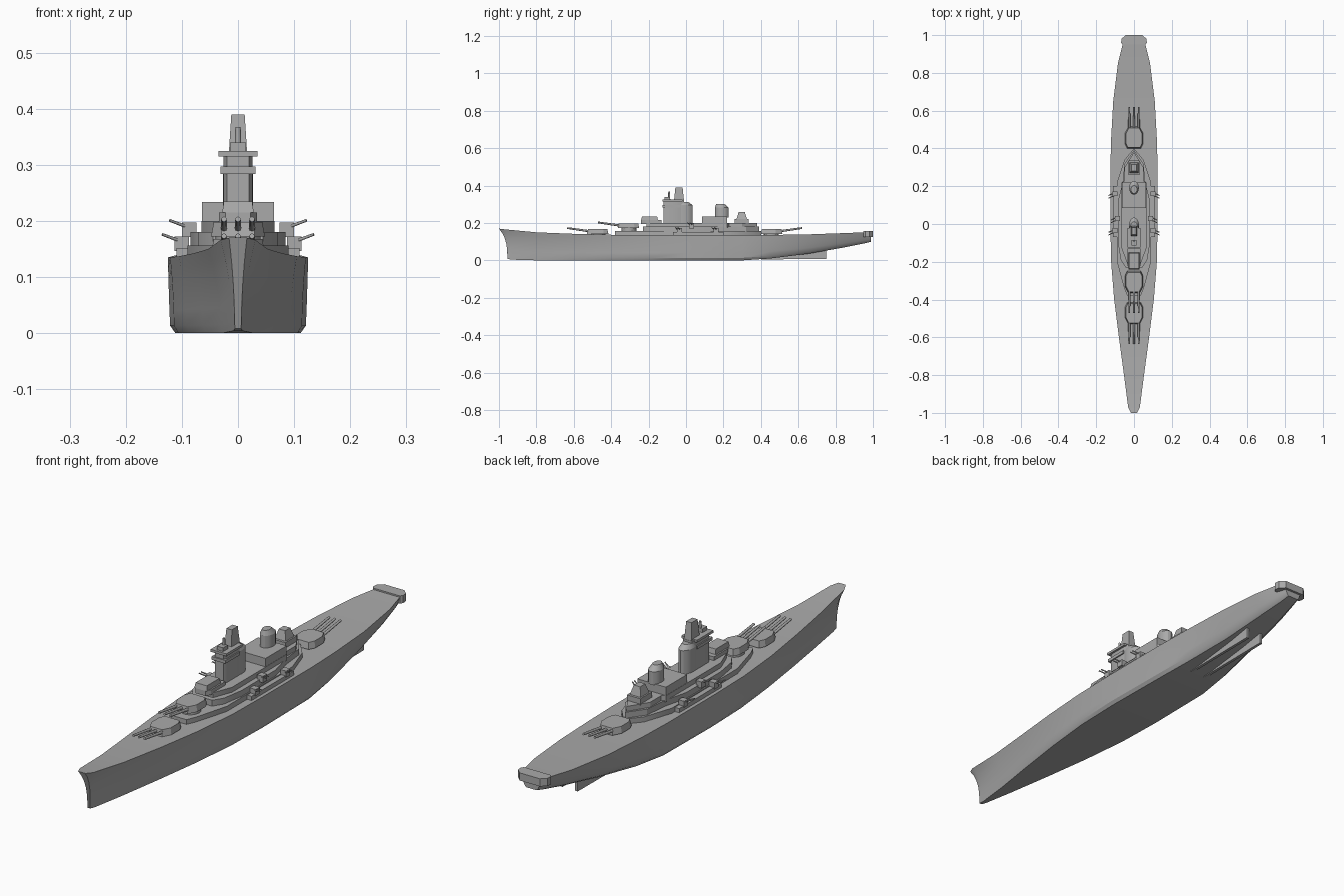
import bpy, bmesh, math
from mathutils import Vector

cube = bpy.data.objects.get("Cube")
if cube:
    bpy.data.objects.remove(cube, do_unlink=True)

grey = bpy.data.materials.new("naval grey")
grey.use_nodes = True
grey.diffuse_color = (0.4, 0.4, 0.4, 1)
grey.node_tree.nodes["Principled BSDF"].inputs["Base Color"].default_value = (0.4, 0.4, 0.4, 1)


def finish(name, bm, angle=25):
    bmesh.ops.recalc_face_normals(bm, faces=bm.faces)
    mesh = bpy.data.meshes.new(name)
    bm.to_mesh(mesh)
    bm.free()
    obj = bpy.data.objects.new(name, mesh)
    bpy.context.collection.objects.link(obj)
    mesh.materials.append(grey)
    bpy.ops.object.select_all(action="DESELECT")
    obj.select_set(True)
    bpy.context.view_layer.objects.active = obj
    bpy.ops.object.shade_smooth_by_angle(angle=math.radians(angle))
    return obj


def bridge(bm, rings):
    """Skin closed rings of points and cap both ends."""
    loops = [[bm.verts.new(p) for p in ring] for ring in rings]
    n = len(loops[0])
    for a, b in zip(loops, loops[1:]):
        for i in range(n):
            j = (i + 1) % n
            bm.faces.new((a[i], a[j], b[j], b[i]))
    bm.faces.new(loops[0])
    bm.faces.new(loops[-1])


def prism(name, half, z0, z1, taper=1.0, shift=0.0):
    """Upright block from the +x half of its plan, mirrored across the keel line."""
    outline = half + [(-x, y) for x, y in reversed(half) if x > 0]
    mid = (half[0][1] + half[-1][1]) / 2
    low = [(x, y, z0) for x, y in outline]
    top = [(x * taper, mid + (y - mid) * taper + shift, z1) for x, y in outline]
    bm = bmesh.new()
    bridge(bm, [low, top])
    return finish(name, bm)


def block(name, w, y0, y1, z0, z1, taper=1.0, shift=0.0):
    return prism(name, [(w, y0), (w, y1)], z0, z1, taper, shift)


def oval(name, w, y0, y1, z0, z1, taper=1.0, shift=0.0):
    mid, r = (y0 + y1) / 2, (y1 - y0) / 2
    arc = [math.pi * i / 8 for i in range(9)]
    half = [(w * math.sin(a) if 0 < i < 8 else 0, mid - r * math.cos(a)) for i, a in enumerate(arc)]
    return prism(name, half, z0, z1, taper, shift)


def barrel(name, start, end, radius):
    start, end = Vector(start), Vector(end)
    axis = end - start
    bm = bmesh.new()
    bmesh.ops.create_cone(bm, cap_ends=True, segments=8, radius1=radius, radius2=radius * 0.8, depth=axis.length)
    bm.transform(axis.to_track_quat("Z", "Y").to_matrix().to_4x4())
    bmesh.ops.translate(bm, verts=bm.verts, vec=(start + end) / 2)
    return finish(name, bm, 50)


# Hull: (y, deck half width, deck height, bottom half width, bottom height)
stations = [
    (-1, .016, .17, .006, .008), (-.97, .031, .166, .009, .004), (-.8, .053, .15, .03, 0),
    (-.6, .08, .142, .062, 0), (-.4, .105, .137, .092, 0), (-.2, .121, .135, .114, 0),
    (0, .125, .135, .12, 0), (.3, .125, .135, .116, 0), (.45, .121, .136, .1, .01),
    (.65, .11, .139, .07, .035), (.85, .085, .146, .045, .07), (.95, .06, .15, .03, .09),
    (.99, .045, .153, .025, .1)]
levels = [0, .1, .3, .5, .7, .85, 1]
rings = []
for y, deck, top, bottom, low in stations:
    stem = max(0, min(1, (-y - .75) / .25))
    power = 2 if y < 0 else .7
    side = []
    for t in levels:
        width = bottom + (deck - bottom) * t ** power
        if t == 0:
            width *= .93
        side.append((width, y + stem * .045 * (1 - t ** 3), low + (top - low) * t))
    rings.append(side + [(-x, py, z) for x, py, z in reversed(side)])
bm = bmesh.new()
bridge(bm, rings)
finish("hull", bm, 30)

# Stern lip and twin skegs
prism("stern_lip", [(.06, .95), (.068, .96), (.066, .98), (.045, 1)], .125, .156)
for side, label in ((1, "left"), (-1, "right")):
    bm = bmesh.new()
    outline = [(.4, .005), (.75, .008), (.75, .06), (.4, .02)]
    bridge(bm, [[(side * x, y, z) for y, z in outline] for x in (.028, .04)])
    finish(label + "_skeg", bm)


# Main gun turrets: pivot y, facing direction, base height
def turret(name, y, face, z):
    plan = [(.03, -.06), (.048, -.025), (.048, .03), (.036, .055)]
    oval(name + "_barbette", .04, y - .04, y + .04, .13, z)
    prism(name + "_house", [(x, y - face * p) for x, p in plan], z, z + .026, .9)
    for i, x in enumerate((-.025, 0, .025)):
        barrel(f"{name}_gun_{i + 1}", (x, y + face * .04, z + .013), (x, y + face * .165, z + .031), .006)


turret("forward_turret", -.47, -1, .142)
turret("raised_turret", -.305, -1, .172)
turret("aft_turret", .455, 1, .142)

# Stepped deckhouse
prism("lower_deckhouse", [(.035, -.38), (.052, -.34), (.09, -.2), (.09, .22), (.05, .34), (0, .4)], .13, .156)
block("side_galleries", .11, -.07, .2, .13, .152)
prism("middle_deckhouse", [(.045, -.23), (.07, -.19), (.085, -.1), (.085, .12), (.06, .22), (.05, .32), (0, .39)], .15, .18)
prism("upper_deckhouse", [(.035, -.21), (.065, -.13), (.065, .22), (.035, .24)], .175, .2)
prism("aft_deckhouse", [(.05, .22), (.05, .3), (0, .38)], .175, .2)
prism("bridge_house", [(.022, -.24), (.034, -.22), (.034, -.13)], .195, .215)
block("bridge_roof", .028, -.24, -.15, .215, .235, .9)

# Forward tower with platforms and masts
prism("tower", [(.02, -.12), (.026, -.105), (.026, -.03), (.02, -.01)], .195, .32)
block("tower_gallery", .031, -.125, -.03, .284, .297)
block("tower_platform", .035, -.125, -.02, .315, .325)
block("rangefinder", .014, -.115, -.085, .325, .34)
barrel("pole_mast", (0, -.09, .32), (0, -.09, .367), .006)
block("main_mast", .017, -.065, -.01, .31, .39, .7)

# Funnels
oval("forward_funnel", .027, -.06, .035, .195, .295)
oval("forward_funnel_cap", .027, -.06, .035, .295, .312, .75, -.01)
block("aft_funnel_house", .064, .085, .22, .18, .234)
oval("aft_funnel", .026, .155, .227, .23, .283)
oval("aft_funnel_cap", .026, .155, .227, .283, .302, .6, -.008)

# Aft director tower
block("aft_director_base", .03, .26, .335, .195, .222)
block("aft_director", .024, .27, .325, .222, .258, .6)

# Secondary twin mounts on both sides
for side, label in ((1, "left"), (-1, "right")):
    for i, (x, y, z) in enumerate(((.1, -.035, .155), (.087, .03, .18), (.1, .16, .155))):
        name = f"{label}_mount_{i + 1}"
        bm = bmesh.new()
        bmesh.ops.create_cube(bm, size=.026)
        bmesh.ops.translate(bm, verts=bm.verts, vec=(side * x, y, z + .004))
        finish(name, bm)
        for k, dy in enumerate((-.007, .007)):
            start = (side * x, y + dy, z + .008)
            end = (side * (x + .035), y + dy - .016, z + .021)
            barrel(f"{name}_gun_{k + 1}", start, end, .003)
